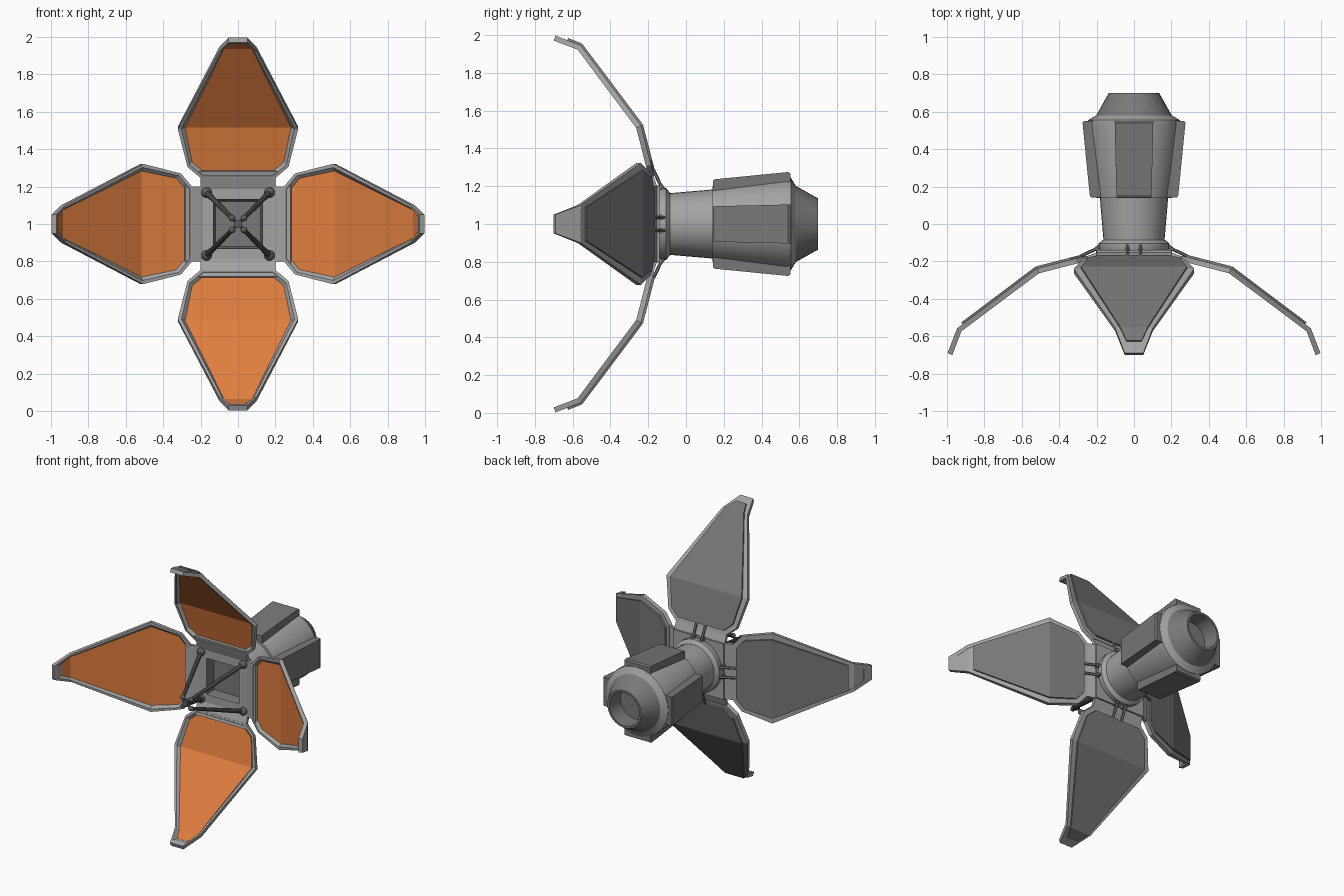
import bpy, bmesh, math
from mathutils import Vector, Matrix

cube = bpy.data.objects.get("Cube")
if cube:
    bpy.data.objects.remove(cube, do_unlink=True)


def material(name, rgb):
    m = bpy.data.materials.new(name)
    m.use_nodes = True
    m.diffuse_color = (*rgb, 1)
    m.node_tree.nodes["Principled BSDF"].inputs["Base Color"].default_value = (*rgb, 1)
    return m


LIGHT = material("light grey", (0.37, 0.37, 0.37))
DARK = material("dark grey", (0.19, 0.19, 0.19))
CHARCOAL = material("charcoal", (0.11, 0.11, 0.11))
ORANGE = material("orange", (0.75, 0.21, 0.05))


def finish(name, bm, mats, turn=0, smooth=False):
    """Turn a bmesh into an object around the main axis, which runs along y at z = 1."""
    bmesh.ops.recalc_face_normals(bm, faces=bm.faces)
    mesh = bpy.data.meshes.new(name)
    bm.to_mesh(mesh)
    bm.free()
    for m in mats:
        mesh.materials.append(m)
    ob = bpy.data.objects.new(name, mesh)
    bpy.context.collection.objects.link(ob)
    ob.location.z = 1
    ob.rotation_euler.y = turn * math.pi / 2
    if smooth:
        bpy.ops.object.select_all(action='DESELECT')
        ob.select_set(True)
        bpy.context.view_layer.objects.active = ob
        bpy.ops.object.shade_smooth_by_angle(angle=math.radians(30))
    return ob


def loft(loops, cap=(True, True), ring=False):
    """Skin a series of closed loops; ring joins the last loop to the first."""
    bm = bmesh.new()
    rows = [[bm.verts.new(p) for p in loop] for loop in loops]
    pairs = list(zip(rows, rows[1:])) + ([(rows[-1], rows[0])] if ring else [])
    for a, b in pairs:
        for i in range(len(a)):
            j = (i + 1) % len(a)
            bm.faces.new((a[i], a[j], b[j], b[i]))
    if not ring:
        for use, row in zip(cap, (rows[0], rows[-1])):
            if use:
                bm.faces.new(row)
    return bm


def lathe(name, profile, mat, cap=(False, False), sides=32):
    loops = [[(r * math.cos(2 * math.pi * i / sides), y, r * math.sin(2 * math.pi * i / sides))
              for i in range(sides)] for y, r in profile]
    return finish(name, loft(loops, cap), [mat], smooth=True)


# Petal fold line: (distance from axis, depth)
FOLD = [Vector(p) for p in ((.19, -.16), (.25, -.182), (.515, -.25), (.935, -.565), (.985, -.695))]


def fold_point(r, offset):
    """Point on the fold line at distance r, pushed outwards by offset."""
    moved = []
    for i, p in enumerate(FOLD):
        t = FOLD[min(i + 1, len(FOLD) - 1)] - FOLD[max(i - 1, 0)]
        if 0 < i < len(FOLD) - 1:
            t = (FOLD[i + 1] - p).normalized() + (p - FOLD[i - 1]).normalized()
        moved.append(p + Vector((-t.y, t.x)).normalized() * offset)
    for i in range(len(FOLD) - 1):
        a, b = FOLD[i].x, FOLD[i + 1].x
        if r <= b or i == len(FOLD) - 2:
            return moved[i].lerp(moved[i + 1], (r - a) / (b - a))


def outline(rows, offset):
    """Closed loop around a petal from (distance, half width) rows."""
    sides = [(-w, r) for r, w in rows] + [(w, r) for r, w in reversed(rows)]
    pts = [(x, fold_point(r, offset)) for x, r in sides]
    return [(x, p.y, p.x) for x, p in pts]


def folded_plate(rows, front, back):
    loops = []
    for r, w in rows:
        f, b = fold_point(r, front), fold_point(r, back)
        loops.append([(-w, f.y, f.x), (w, f.y, f.x), (w, b.y, b.x), (-w, b.y, b.x)])
    return loft(loops)


OUTER = [(.25, .2), (.31, .27), (.515, .322), (.935, .1), (.985, .05)]
LIP = [(.262, .187), (.32, .258), (.515, .302), (.935, .087), (.975, .045)]
INNER = [(.275, .18), (.33, .245), (.515, .283), (.935, .074), (.962, .04)]
SHORT = INNER[:3] + [(.905, .089)]

for k, side in enumerate(("top", "left", "bottom", "right")):
    # Raised rim with a sloped inner lip
    rim = loft([outline(OUTER, -.015), outline(LIP, -.015), outline(INNER, .003),
                outline(INNER, .013), outline(OUTER, .013)], ring=True)
    finish(side + "_petal_rim", rim, [LIGHT], k)

    # Orange reflecting sheet, facing the axis
    sheet = folded_plate(INNER, .002, .011)
    bmesh.ops.recalc_face_normals(sheet, faces=sheet.faces)
    for f in sheet.faces:
        n = f.normal
        f.material_index = 1 if abs(n.x) < .3 and n.y * .8 + n.z * .6 < -.5 else 0
    finish(side + "_petal_sheet", sheet, [LIGHT, ORANGE], k)

    # Outer armour panel, shorter on the two side petals
    finish(side + "_petal_back", folded_plate(SHORT if k % 2 else INNER, .011, .025), [DARK], k)

    # Sloping arm between the hub plate and the petal
    finish(side + "_petal_arm", folded_plate([(.19, .2), (.25, .2), (.285, .24)], -.012, .010), [LIGHT], k)

    # Raised panel on the rear drum
    loops = [[(-w, y, r), (w, y, r), (w, y, .15), (-w, y, .15)]
             for y, r, w in ((.143, .23, .092), (.155, .237, .094), (.54, .275, .103), (.552, .268, .103))]
    finish(side + "_drum_panel", loft(loops), [DARK], k)


def rod(bm, a, b, r1, r2, sides=8):
    a, b = Vector(a), Vector(b)
    d = b - a
    m = Matrix.Translation((a + b) / 2) @ d.to_track_quat('Z', 'Y').to_matrix().to_4x4()
    bmesh.ops.create_cone(bm, cap_ends=True, segments=sides, radius1=r1, radius2=r2,
                          depth=d.length, matrix=m)


def ball(bm, p, r):
    bmesh.ops.create_uvsphere(bm, u_segments=12, v_segments=8, radius=r, matrix=Matrix.Translation(p))


for k in range(4):
    # Twin hinge links behind each petal
    bm = bmesh.new()
    path = [(-.115, .18), (-.14, .215), (-.148, .235), (-.172, .285)]
    for x in (-.035, .035):
        for (y1, r1), (y2, r2) in zip(path, path[1:]):
            rod(bm, (x, y1, r1), (x, y2, r2), .009, .009, 6)
        bmesh.ops.create_cube(bm, size=.028, matrix=Matrix.Translation((x, -.145, .19)))
    finish(f"hinge_links_{k + 1}", bm, [DARK], k)

    # Strut from the hub corner to the feed
    bm = bmesh.new()
    foot, tip = (.168, -.18, .168), (.032, -.58, .032)
    rod(bm, foot, tip, .016, .012, 10)
    ball(bm, foot, .028)
    ball(bm, tip, .018)
    finish(f"feed_strut_{k + 1}", bm, [CHARCOAL], k, True)

# Small feed head where the struts meet
bm = bmesh.new()
bmesh.ops.create_cube(bm, size=.036, matrix=Matrix.Translation((0, -.585, 0)))
for s in (-1, 1):
    rod(bm, (-.032, -.58, .032 * s), (.032, -.58, -.032 * s), .009, .009)
finish("feed_head", bm, [CHARCOAL])


def square(h, y):
    return [(-h, y, -h), (h, y, -h), (h, y, h), (-h, y, h)]


# Hub plate with a square recess
finish("hub_plate", loft([square(.13, -.14), square(.2, -.14), square(.2, -.172), square(.13, -.172)],
                         ring=True), [LIGHT])
finish("hub_recess", loft([square(.13, -.165), square(.12, -.1)], (False, True)), [DARK])

# Body: collar, tapered shaft, drum and hollow nozzle
lathe("collar", [(-.145, .185), (-.135, .19), (-.105, .19), (-.085, .165)], LIGHT)
lathe("shaft", [(-.09, .163), (.145, .183)], LIGHT)
lathe("drum", [(.14, .16), (.14, .2), (.53, .248), (.555, .245), (.585, .195)], LIGHT)
lathe("nozzle", [(.575, .205), (.7, .135), (.7, .12), (.58, .115)], DARK, (False, True))
